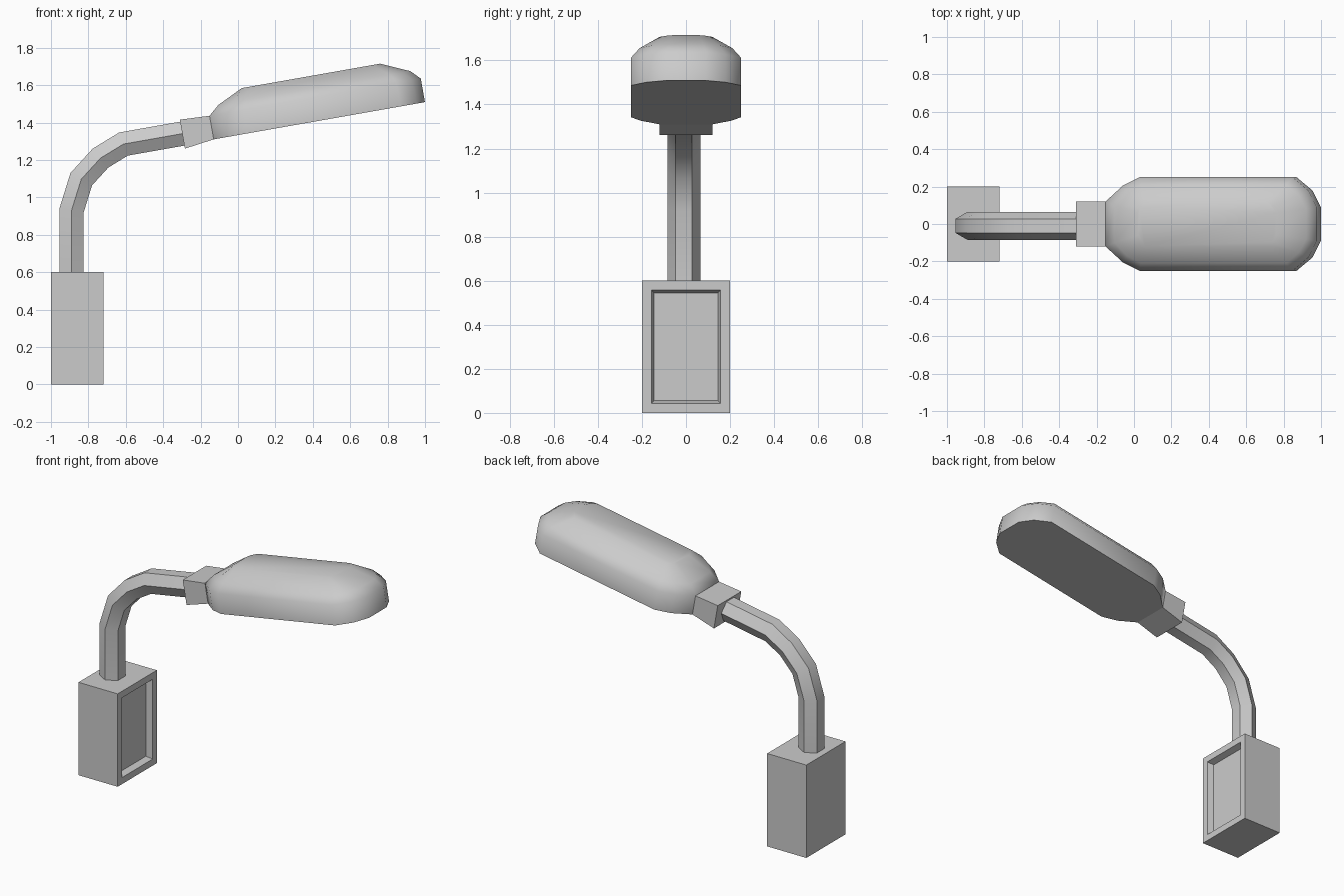
import bpy, bmesh, math
from mathutils import Vector, Matrix

if "Cube" in bpy.data.objects:
    bpy.data.objects.remove(bpy.data.objects["Cube"])


def finish(name, bm, smooth=None):
    bmesh.ops.recalc_face_normals(bm, faces=bm.faces)
    mesh = bpy.data.meshes.new(name)
    bm.to_mesh(mesh)
    bm.free()
    obj = bpy.data.objects.new(name, mesh)
    bpy.context.collection.objects.link(obj)
    if smooth:
        bpy.ops.object.select_all(action='DESELECT')
        obj.select_set(True)
        bpy.context.view_layer.objects.active = obj
        bpy.ops.object.shade_smooth_by_angle(angle=math.radians(smooth))
    return obj


def loft(rings):
    """Skin a list of equal-length point rings and cap both ends."""
    bm = bmesh.new()
    loops = [[bm.verts.new(p) for p in ring] for ring in rings]
    n = len(loops[0])
    for a, b in zip(loops, loops[1:]):
        for i in range(n):
            j = (i + 1) % n
            bm.faces.new((a[i], a[j], b[j], b[i]))
    bm.faces.new(loops[0][::-1])
    bm.faces.new(loops[-1])
    return bm


# Base box with a recessed panel on the +x side
bm = bmesh.new()
bmesh.ops.create_cube(bm, size=1, matrix=Matrix.Translation((-0.86, 0, 0.3))
                      @ Matrix.Diagonal((0.28, 0.4, 0.6, 1)))
bm.normal_update()
panel = [f for f in bm.faces if f.normal.x > 0.9]
bmesh.ops.inset_region(bm, faces=panel, thickness=0.06)
bmesh.ops.inset_region(bm, faces=panel, thickness=0.018, depth=-0.04)
finish("base", bm)

# Bent hexagonal pipe with mitred joints
path = [Vector((x, -0.01, z)) for x, z in
        [(-0.89, 0.59), (-0.89, 0.93), (-0.838, 1.097),
         (-0.735, 1.21), (-0.612, 1.285), (-0.25, 1.349)]]
rings = []
for i, p in enumerate(path):
    d1 = (p - path[max(i - 1, 0)]).normalized()
    d2 = (path[min(i + 1, len(path) - 1)] - p).normalized()
    t = (d1 + d2).normalized()
    side = Vector((-t.z, 0, t.x)) / max(t.dot(d1), t.dot(d2))
    rings.append([p + side * 0.075 * math.sin(a) + Vector((0, 0.075 * math.cos(a), 0))
                  for a in (k * math.pi / 3 for k in range(6))])
finish("pipe", loft(rings), 50)

# Tilted frame shared by the lamp head and its collar
tilt = Matrix.Translation((-0.13, 0, 1.31)) @ Matrix.Rotation(math.radians(-10), 4, 'Y')

# Collar block joining pipe and head
collar = [[(u, y, v) for y, v in ((-0.12, lo), (0.12, lo), (0.12, hi), (-0.12, hi))]
          for u, lo, hi in ((-0.16, -0.022, 0.135), (0, 0, 0.128))]
bm = loft(collar)
bm.transform(tilt)
finish("collar", bm)

# Lamp head: half outlines stacked by height, mirrored across y
rim = [(0, 0.12), (0.094, 0.205), (0.185, 0.25), (1.015, 0.25), (1.1, 0.18), (1.147, 0.09)]
shoulder = [(0.057, 0.1), (0.125, 0.17), (0.2, 0.21), (0.99, 0.21), (1.06, 0.15), (1.098, 0.08)]
crown = [(0.196, 0.06), (0.205, 0.09), (0.235, 0.12), (0.9, 0.12), (0.928, 0.095), (0.947, 0.06)]
rings = []
for half, v in ((rim, 0), (rim, 0.128), (shoulder, 0.177), (crown, 0.244)):
    rings.append([(u, y, v) for u, y in half] + [(u, -y, v) for u, y in reversed(half)])
bm = loft(rings)
bm.transform(tilt)
finish("lamp_head", bm, 50)
